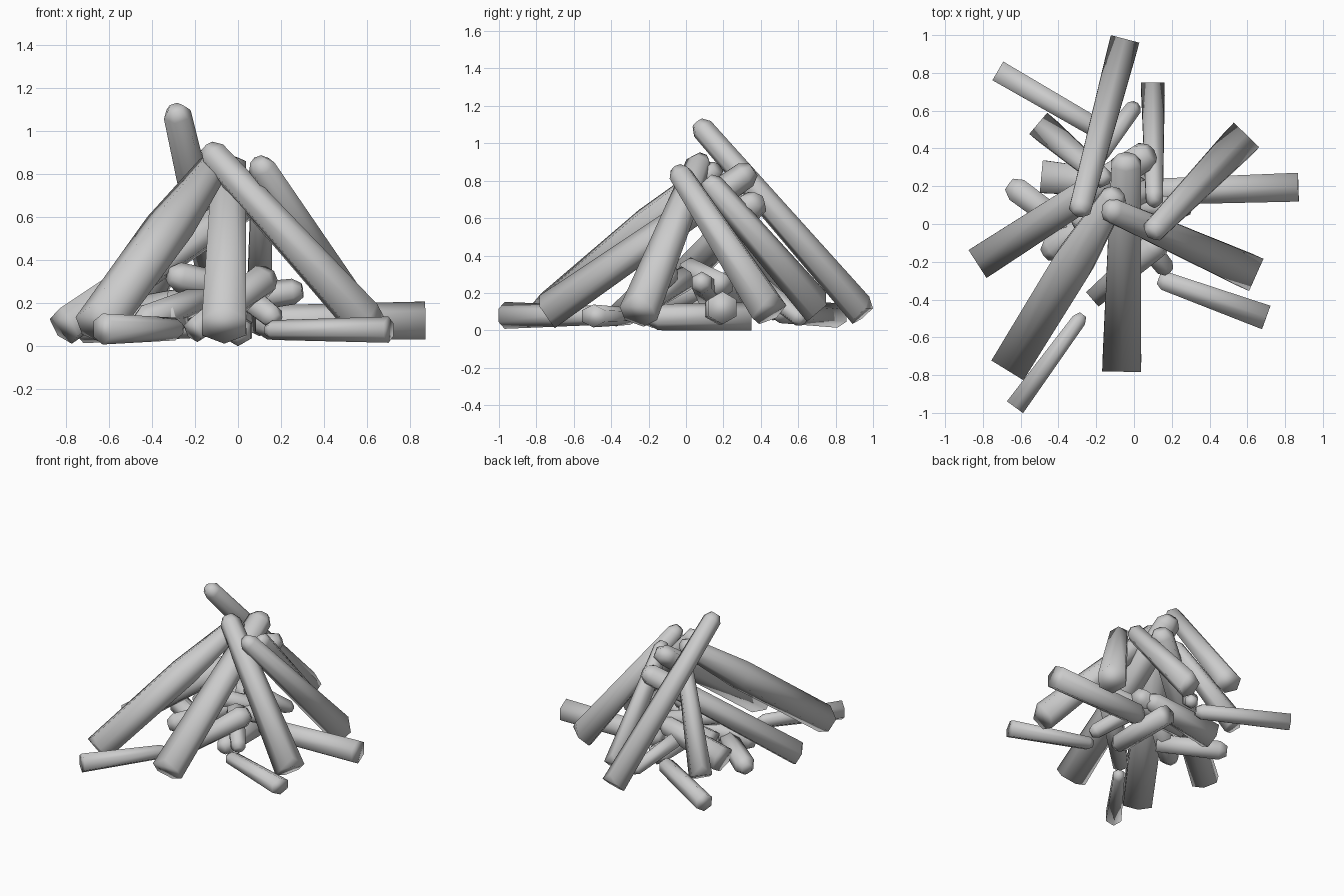
import bpy
import bmesh
from math import cos, sin, pi
from mathutils import Vector

if "Cube" in bpy.data.objects:
    bpy.data.objects.remove(bpy.data.objects["Cube"])

grey = bpy.data.materials.new("plain_grey")
grey.use_nodes = True
grey.diffuse_color = (0.6, 0.6, 0.6, 1)
grey.node_tree.nodes["Principled BSDF"].inputs["Base Color"].default_value = (0.6, 0.6, 0.6, 1)
grey.node_tree.nodes["Principled BSDF"].inputs["Roughness"].default_value = 0.8


def log(name, foot, tip, foot_radius, tip_radius, belly=None, width=1.0):
    """Tapered six-sided log: sawn foot, optional thicker belly, chamfered tip."""
    foot, tip = Vector(foot), Vector(tip)
    axis = (tip - foot).normalized()
    side = axis.cross(Vector((0, 0, 1))).normalized()
    up = side.cross(axis)
    length = (tip - foot).length
    chamfer = min(tip_radius * 0.7, length * 0.2)
    steepness = max(0.0, axis.z) / Vector((axis.x, axis.y)).length
    stations = [(0, foot_radius), (length - chamfer, tip_radius), (length, tip_radius * 0.55)]
    if belly:
        stations.insert(1, (length * 0.6, belly))
    bm = bmesh.new()
    rings = []
    for along, r in stations:
        ring = []
        for k in range(6):
            a = k * pi / 3 + pi / 6
            # The top corner of a leaning foot is cut back to a straight edge
            cut = 0.5 * r * steepness if along == 0 and k == 1 else 0
            offset = side * cos(a) * width + up * sin(a)
            ring.append(bm.verts.new(foot + axis * (along + cut) + offset * r))
        rings.append(ring)
    for low, high in zip(rings, rings[1:]):
        for k in range(6):
            n = (k + 1) % 6
            bm.faces.new((low[k], low[n], high[n], high[k]))
    bm.faces.new(rings[0][::-1])
    bm.faces.new(rings[-1])
    bmesh.ops.recalc_face_normals(bm, faces=bm.faces)
    mesh = bpy.data.meshes.new(name)
    bm.to_mesh(mesh)
    bm.free()
    mesh.shade_smooth()
    mesh.materials.append(grey)
    obj = bpy.data.objects.new(name, mesh)
    bpy.context.collection.objects.link(obj)


# Tall logs leaning together
log("front_left_pole", (-.655, -.75, .095), (-.09, .17, .87), .10, .068, belly=.105, width=1.15)
log("left_pole", (-.81, -.2, .088), (.09, .38, .70), .088, .077, width=1.15)
log("front_pole", (-.065, -.755, .09), (-.04, .36, .86), .095, .072, width=1.25)
log("right_pole", (.615, -.255, .09), (-.145, .085, .925), .10, .068, width=1.08)
log("back_pole", (-.055, .95, .09), (-.29, .06, 1.11), .083, .062, width=1.08)
log("back_right_pole", (.57, .445, .10), (.09, -.05, .865), .10, .064, width=1.08)
log("back_thin_pole", (.10, .715, .105), (.108, .11, .81), .09, .065, width=.8)
log("back_left_pole", (-.48, .51, .10), (-.15, .23, .75), .085, .058)

# Loose logs lying around the edge
log("right_lying_log", (.87, .195, .12), (.08, .17, .11), .088, .08)
log("front_right_lying_log", (.70, -.495, .077), (.13, -.29, .075), .061, .046, width=1.25)
log("front_left_lying_log", (-.63, -.97, .08), (-.27, -.48, .08), .072, .053, width=.85)
log("back_left_lying_log", (-.72, .81, .08), (-.15, .48, .10), .066, .06)

# Kindling in the middle
log("kindling_left", (-.48, .25, .13), (.05, .2, .25), .10, .075)
log("kindling_floor", (0, .35, .075), (0, -.2, .07), .075, .07)
log("kindling_front", (-.21, -.39, .07), (.15, -.08, .33), .058, .082)
log("kindling_front_right", (-.02, 0, .28), (.18, -.25, .12), .07, .058)
log("kindling_cross", (-.32, .14, .18), (.3, .08, .26), .08, .06)
log("kindling_high", (.12, .2, .24), (-.32, 0, .33), .065, .07)
log("kindling_corner", (-.1, .1, .25), (-.47, -.16, .10), .06, .075)
log("kindling_outer_left", (-.27, -.08, .14), (-.66, .21, .09), .07, .075)
log("kindling_back", (-.18, .38, .25), (.01, .63, .05), .06, .05)
